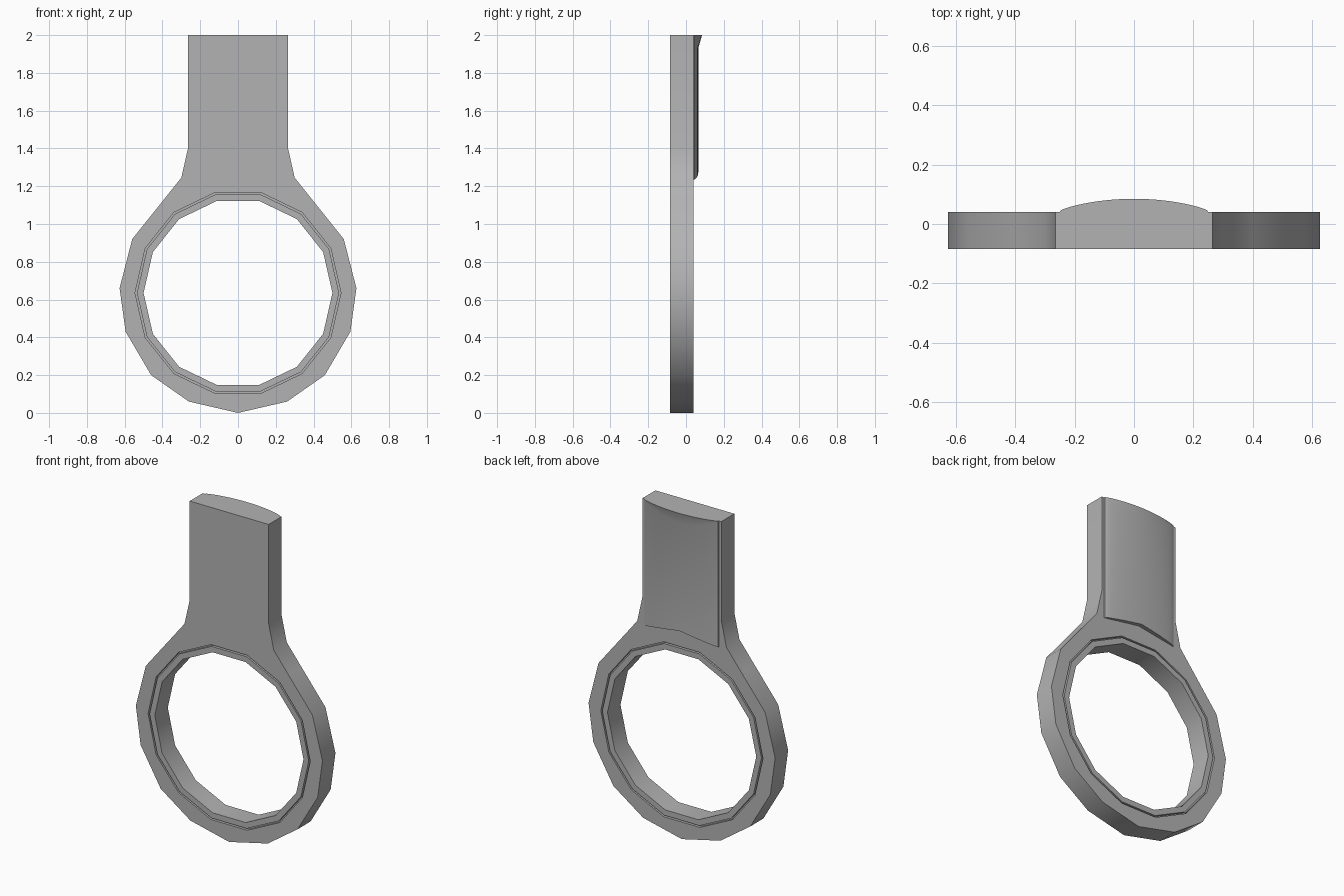
import bpy, bmesh, math

cube = bpy.data.objects.get("Cube")
if cube:
    bpy.data.objects.remove(cube)

FRONT, BACK = -0.085, 0.04
CENTRE_Z, SIDES = 0.635, 14

grey = bpy.data.materials.new("plain_grey")
grey.use_nodes = True
COLOUR = (0.45, 0.45, 0.45, 1)
grey.diffuse_color = COLOUR
grey.node_tree.nodes["Principled BSDF"].inputs["Base Color"].default_value = COLOUR


def ring_points(radius):
    steps = [2 * math.pi * i / SIDES for i in range(SIDES)]
    return [(radius * math.cos(a), CENTRE_Z + radius * math.sin(a)) for a in steps]


def finish(name, bm):
    bmesh.ops.remove_doubles(bm, verts=bm.verts, dist=0.0001)
    bmesh.ops.recalc_face_normals(bm, faces=bm.faces)
    mesh = bpy.data.meshes.new(name)
    bm.to_mesh(mesh)
    bm.free()
    obj = bpy.data.objects.new(name, mesh)
    bpy.context.collection.objects.link(obj)
    mesh.materials.append(grey)
    bpy.ops.object.select_all(action='DESELECT')
    obj.select_set(True)
    bpy.context.view_layer.objects.active = obj
    bpy.ops.object.shade_smooth_by_angle(angle=math.radians(30))


def loft(name, rows, close_rows):
    """Skin a list of closed loops; join last to first or cap the ends."""
    bm = bmesh.new()
    loops = [[bm.verts.new(p) for p in row] for row in rows]
    pairs = list(zip(loops, loops[1:]))
    if close_rows:
        pairs.append((loops[-1], loops[0]))
    else:
        bm.faces.new(loops[0])
        bm.faces.new(loops[-1])
    for a, b in pairs:
        for i in range(len(a)):
            j = (i + 1) % len(a)
            bm.faces.new((a[i], a[j], b[j], b[i]))
    finish(name, bm)


# Flat body: mirrored outline with a many-sided hole, filled between both loops
half = [(0.26, 0.06), (0.46, 0.2), (0.595, 0.43), (0.627, 0.66), (0.56, 0.92),
        (0.4, 1.12), (0.3, 1.245), (0.265, 1.4), (0.265, 2)]
outline = [(0, 0)] + half + [(-x, z) for x, z in reversed(half)]
bm = bmesh.new()
edges = []
for loop in (outline, ring_points(0.545)):
    verts = [bm.verts.new((x, FRONT, z)) for x, z in loop]
    edges += [bm.edges.new((v, verts[i - 1])) for i, v in enumerate(verts)]
bmesh.ops.triangle_fill(bm, edges=edges, use_beauty=True)
side = bmesh.ops.extrude_face_region(bm, geom=bm.faces[:], use_keep_orig=True)
moved = [g for g in side["geom"] if isinstance(g, bmesh.types.BMVert)]
bmesh.ops.translate(bm, verts=moved, vec=(0, BACK - FRONT, 0))
finish("body", bm)

# Inner ring: separated from the body by a narrow groove on both faces
section = [(0.5, FRONT), (0.535, FRONT), (0.535, FRONT + 0.02), (0.55, FRONT + 0.02),
           (0.55, BACK - 0.02), (0.535, BACK - 0.02), (0.535, BACK), (0.5, BACK)]
loft("inner_ring", [[(x, y, z) for x, z in ring_points(r)] for r, y in section], True)

# Back pad: gently domed, arched at the bottom and flared outward at the top
HALF_WIDTH, COLUMNS = 0.25, 20
columns = []
for i in range(COLUMNS + 1):
    u = math.sin(math.pi * (i / COLUMNS - 0.5))
    x = HALF_WIDTH * u
    dome = 1 - u * u
    low = BACK + 0.015 * dome ** 0.3 + 0.01 * dome
    bottom = 1.235 + 0.04 * (1 - abs(u))
    columns.append([(x, BACK - 0.01, bottom), (x, low, bottom), (x, low, 2 - 0.07 * dome),
                    (x, low + 0.02 * dome, 2), (x, BACK - 0.01, 2)])
loft("back_pad", columns, False)
